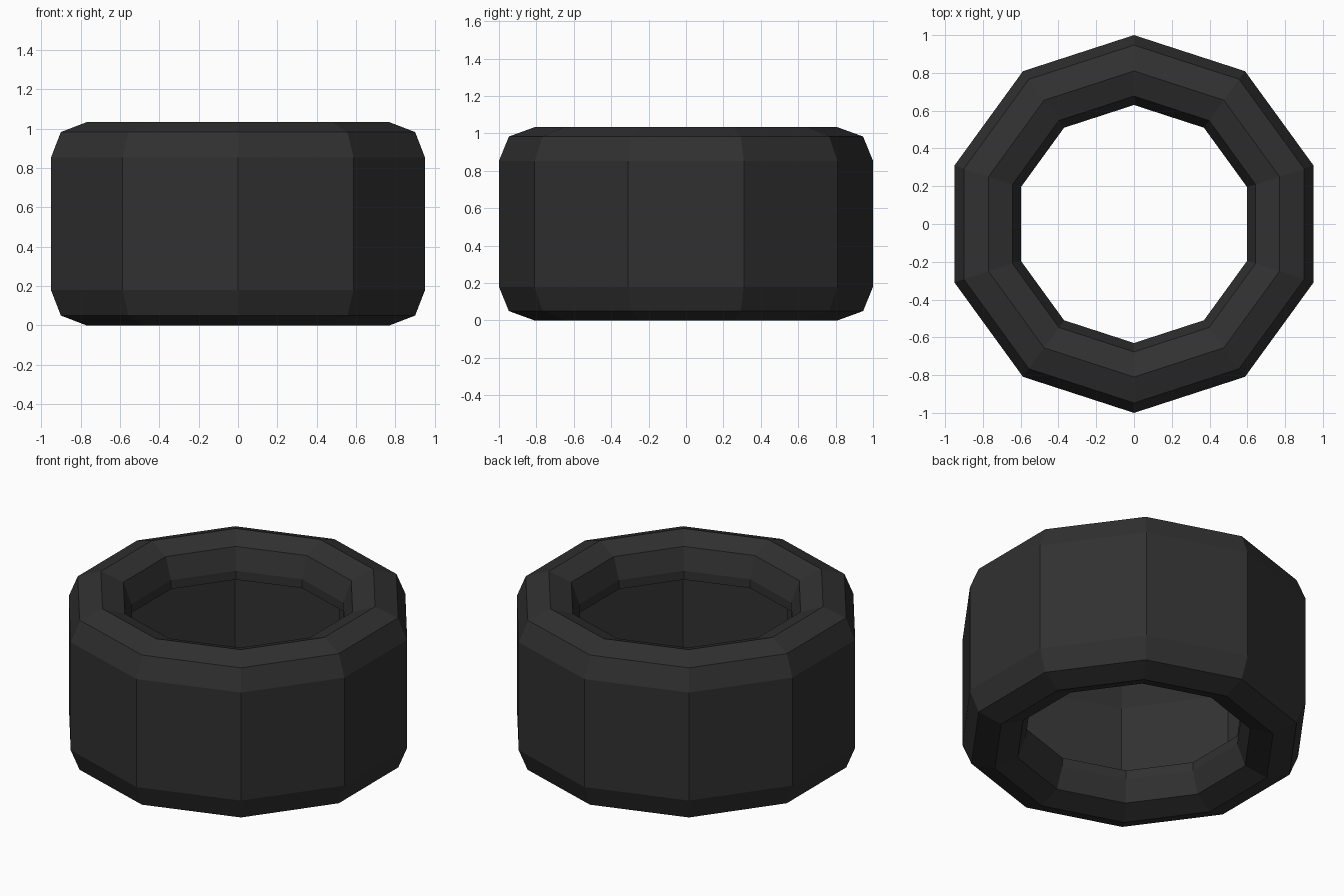
import bpy, bmesh, math

if "Cube" in bpy.data.objects:
    bpy.data.objects.remove(bpy.data.objects["Cube"])

SIDES = 10
# Tyre half profile (radius, height), bottom inner lip to outer wall
lower = [(0.63, 0.235), (0.63, 0.18), (0.677, 0.05), (0.81, 0.0), (0.947, 0.05), (1.0, 0.18)]
HEIGHT = 1.033
profile = lower + [(r, HEIGHT - z) for r, z in reversed(lower)]

rubber = bpy.data.materials.new("black rubber")
rubber.diffuse_color = (0.03, 0.03, 0.03, 1)
rubber.use_nodes = True
rubber.node_tree.nodes["Principled BSDF"].inputs["Base Color"].default_value = rubber.diffuse_color

# Revolve the open profile into a ten-sided hollow tyre skin
bm = bmesh.new()
rings = []
for r, z in profile:
    ring = []
    for k in range(SIDES):
        a = math.pi / 2 + 2 * math.pi * k / SIDES
        ring.append(bm.verts.new((r * math.cos(a), r * math.sin(a), z)))
    rings.append(ring)
for low, high in zip(rings, rings[1:]):
    for k in range(SIDES):
        n = (k + 1) % SIDES
        bm.faces.new((low[k], low[n], high[n], high[k]))

mesh = bpy.data.meshes.new("tyre")
bm.to_mesh(mesh)
bm.free()
mesh.materials.append(rubber)
tyre = bpy.data.objects.new("tyre", mesh)
bpy.context.collection.objects.link(tyre)
